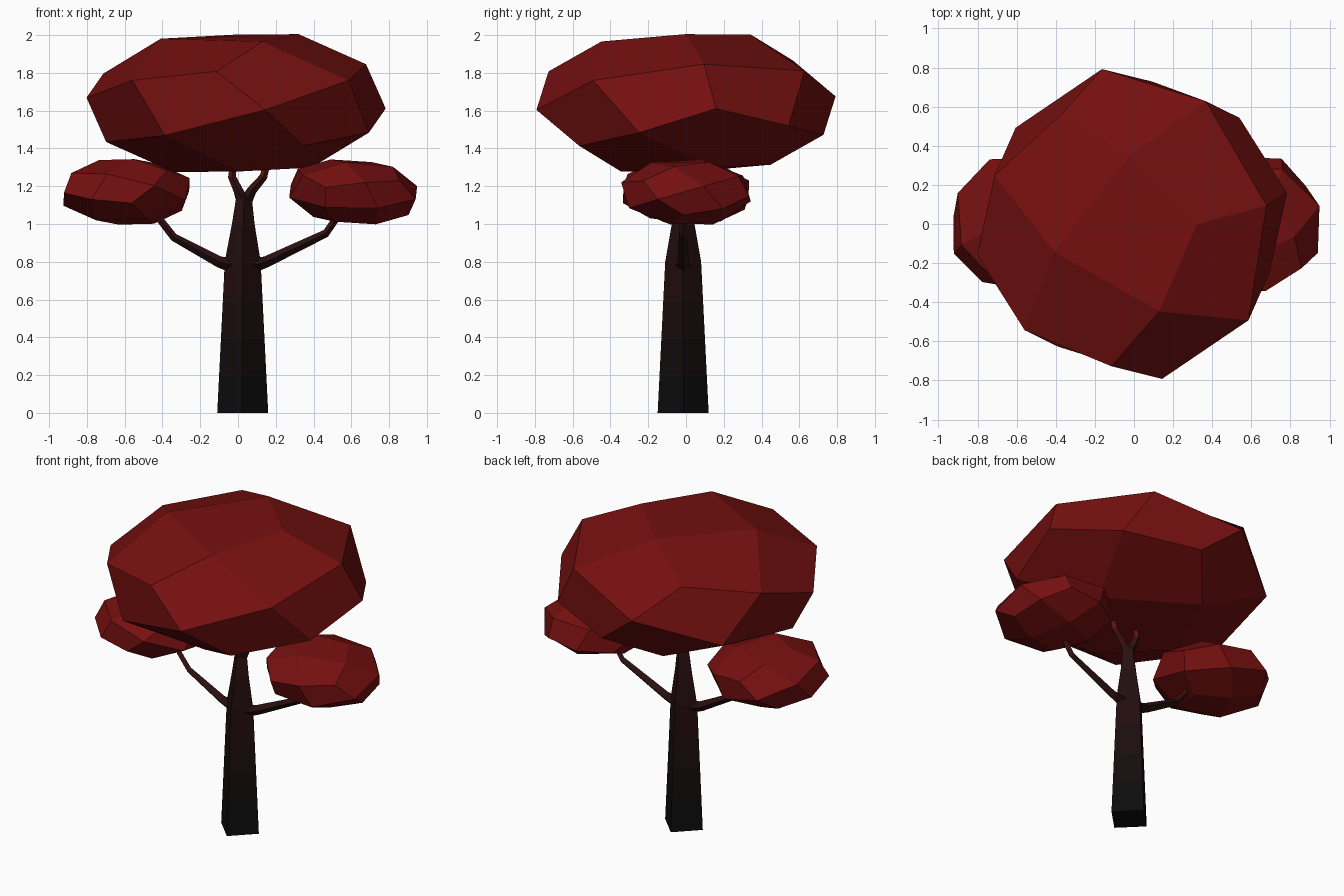
import bpy, bmesh
from math import radians
from mathutils import Vector, Matrix, Euler

if "Cube" in bpy.data.objects:
    bpy.data.objects.remove(bpy.data.objects["Cube"])


def material(name, rgb):
    m = bpy.data.materials.new(name)
    m.diffuse_color = (*rgb, 1)
    m.use_nodes = True
    m.node_tree.nodes["Principled BSDF"].inputs["Base Color"].default_value = m.diffuse_color
    return m


LEAF = material("leaf_red", (0.18, 0.005, 0.005))
# bark fades from near black at the root to leaf red at the twig tips
BARK = [material(f"bark_{i}", c) for i, c in enumerate([
    (0.004, 0.004, 0.004), (0.007, 0.004, 0.004), (0.011, 0.004, 0.004),
    (0.016, 0.004, 0.004), (0.022, 0.005, 0.005), (0.04, 0.005, 0.005),
    (0.12, 0.005, 0.005)])]


def finish(bm, name, mats):
    bmesh.ops.recalc_face_normals(bm, faces=bm.faces)
    me = bpy.data.meshes.new(name)
    bm.to_mesh(me)
    bm.free()
    for m in mats:
        me.materials.append(m)
    ob = bpy.data.objects.new(name, me)
    bpy.context.collection.objects.link(ob)


def foliage(name, centre, radius, height, yaw, tilt_x=0, tilt_y=0):
    """Cube split once and rounded to a 24-faced ball, turned, then flattened."""
    bm = bmesh.new()
    bmesh.ops.create_cube(bm, size=2)
    bmesh.ops.subdivide_edges(bm, edges=bm.edges[:], cuts=1, use_grid_fill=True)
    for v in bm.verts:
        v.co.normalize()
    turn = Euler([radians(a) for a in (26.6, -17.5, -39.6)]).to_matrix().to_4x4()
    tilt = Euler((radians(tilt_x), radians(tilt_y), 0)).to_matrix().to_4x4()
    bm.transform(Matrix.Translation(centre) @ tilt
                 @ Matrix.Rotation(radians(yaw), 4, 'Z')
                 @ Matrix.Diagonal((radius, radius, height, 1)) @ turn)
    finish(bm, name, [LEAF])


def limb(name, path, shades, y=-0.015):
    """Four-sided tapering tube; path holds (x, z, radius)."""
    bm = bmesh.new()
    pts = [Vector((x, y, z)) for x, z, r in path]
    rings = []
    for i, p in enumerate(pts):
        t = (pts[min(i + 1, len(pts) - 1)] - pts[max(i - 1, 0)]).normalized()
        side = Vector((0, 1, 0))
        up = t.cross(side)
        rings.append([bm.verts.new(p + d * path[i][2]) for d in (side, up, -side, -up)])
    for i, (a, b) in enumerate(zip(rings, rings[1:])):
        for k in range(4):
            f = bm.faces.new((a[k], a[k - 1], b[k - 1], b[k]))
            f.material_index = shades[i]
    bm.faces.new(rings[0]).material_index = shades[0]
    bm.faces.new(rings[-1]).material_index = shades[-1]
    finish(bm, name, BARK)


# trunk
limb("trunk", [(0.025, 0, 0.135), (0.025, 0.2, 0.125), (0.025, 0.4, 0.115),
               (0.025, 0.6, 0.105), (0.025, 0.8, 0.095), (0.028, 1.0, 0.06),
               (0.032, 1.15, 0.04)], [0, 1, 2, 3, 3, 4])

# side branches
limb("left_branch", [(-0.01, 0.775, 0.042), (-0.10, 0.80, 0.03), (-0.34, 0.93, 0.021),
                     (-0.41, 1.02, 0.019), (-0.44, 1.08, 0.017)], [3, 4, 5, 6])
limb("right_branch", [(0.06, 0.775, 0.042), (0.15, 0.80, 0.03), (0.465, 0.95, 0.021),
                      (0.52, 1.03, 0.019), (0.55, 1.09, 0.017)], [3, 4, 5, 6])

# fork under the crown
limb("left_fork", [(0.03, 1.11, 0.036), (0.0, 1.18, 0.025), (-0.032, 1.25, 0.021),
                   (-0.025, 1.31, 0.019)], [4, 5, 6])
limb("right_fork", [(0.035, 1.11, 0.036), (0.075, 1.18, 0.025), (0.135, 1.25, 0.021),
                    (0.15, 1.31, 0.019)], [4, 5, 6])

# crown and the two side clumps
foliage("crown", (-0.01, 0, 1.64), 0.81, 0.4, 0)
foliage("left_clump", (-0.59, 0, 1.17), 0.365, 0.183, 193, tilt_x=-3)
foliage("right_clump", (0.61, 0, 1.17), 0.365, 0.18, 55, tilt_y=4)
